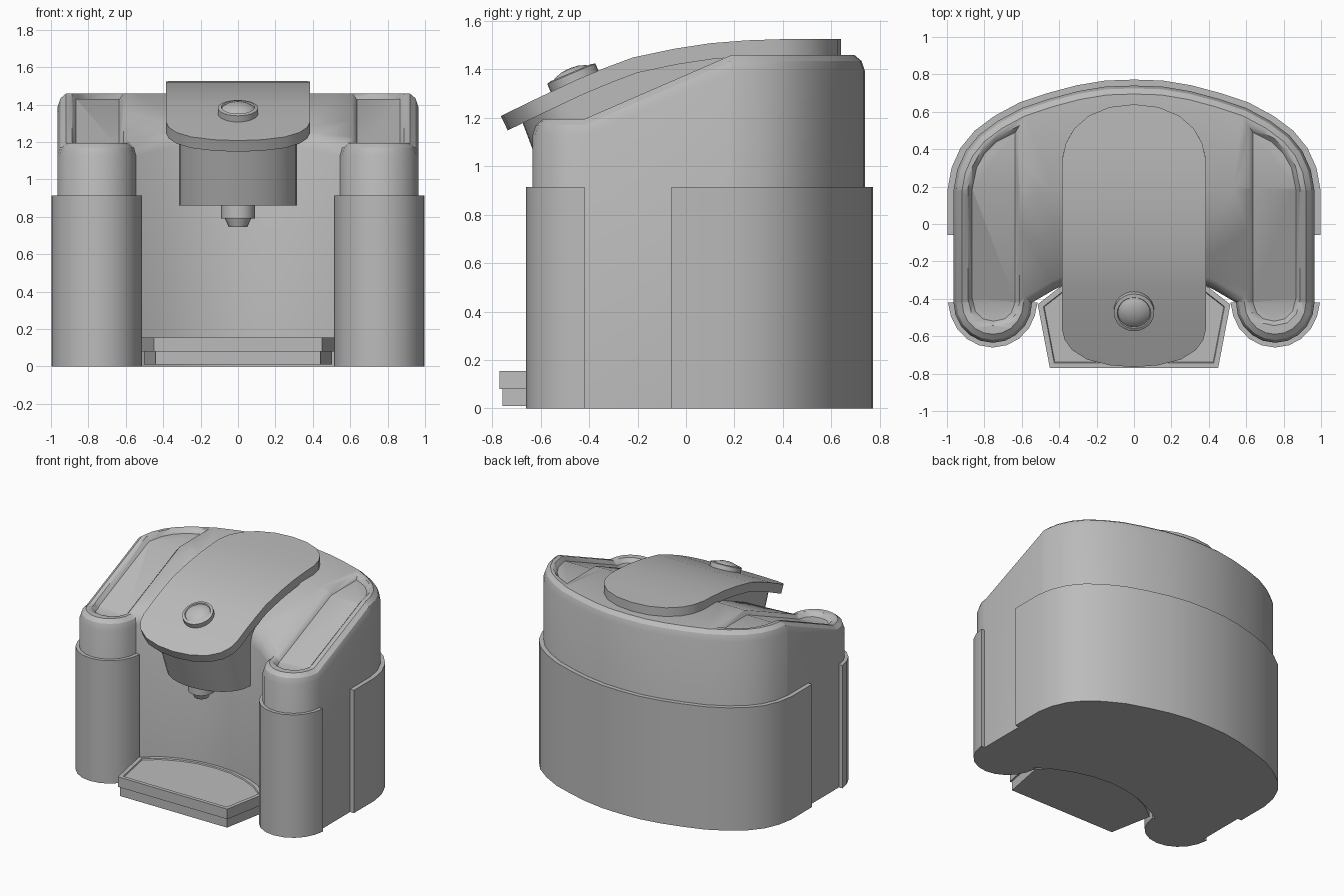
import bpy, bmesh, math
from mathutils import Vector

if "Cube" in bpy.data.objects:
    bpy.data.objects.remove(bpy.data.objects["Cube"])

grey = bpy.data.materials.new("grey_plastic")
grey.diffuse_color = (0.5, 0.5, 0.5, 1)
grey.use_nodes = True
grey.node_tree.nodes["Principled BSDF"].inputs["Base Color"].default_value = grey.diffuse_color


def finish(bm, name, angle=30):
    me = bpy.data.meshes.new(name)
    bm.to_mesh(me)
    bm.free()
    ob = bpy.data.objects.new(name, me)
    bpy.context.collection.objects.link(ob)
    me.materials.append(grey)
    bpy.ops.object.select_all(action='DESELECT')
    ob.select_set(True)
    bpy.context.view_layer.objects.active = ob
    bpy.ops.object.shade_smooth_by_angle(angle=math.radians(angle))
    return ob


def inset(pts, d):
    """Offset a closed outline inwards by d (negative goes outwards)."""
    n = len(pts)
    area = sum(pts[i - 1][0] * pts[i][1] - pts[i][0] * pts[i - 1][1] for i in range(n))
    out = []
    for i, p in enumerate(pts):
        p = Vector(p)
        a = (p - Vector(pts[i - 1])).normalized()
        b = (Vector(pts[(i + 1) % n]) - p).normalized()
        na, nb = Vector((-a.y, a.x)), Vector((-b.y, b.x))
        m = (na + nb) / max(0.5, 1 + na.dot(nb))
        out.append(p + m * d * (1 if area > 0 else -1))
    return out


def solid(name, pts, rings, deform=None, cuts=(), angle=30):
    """Stack (inset, z) rings of an outline, slice at y cuts, then deform."""
    bm = bmesh.new()
    loops = [[bm.verts.new((p[0], p[1], z)) for p in inset(pts, d)] for d, z in rings]
    n = len(pts)
    for lo, hi in zip(loops, loops[1:]):
        for i in range(n):
            j = (i + 1) % n
            bm.faces.new((lo[i], lo[j], hi[j], hi[i]))
    caps = [bm.faces.new(loops[0][::-1]), bm.faces.new(loops[-1])]
    bmesh.ops.triangulate(bm, faces=caps)
    for y in cuts:
        bmesh.ops.bisect_plane(bm, geom=bm.verts[:] + bm.edges[:] + bm.faces[:],
                               plane_co=(0, y, 0), plane_no=(0, 1, 0), dist=1e-5)
    if deform:
        for v in bm.verts:
            v.co = deform(v.co.copy())
    bmesh.ops.recalc_face_normals(bm, faces=bm.faces)
    return finish(bm, name, angle)


def interp(table, t):
    if t <= table[0][0]:
        return table[0][1]
    for (a, fa), (b, fb) in zip(table, table[1:]):
        if t <= b:
            return fa + (fb - fa) * (t - a) / (b - a)
    return table[-1][1]


def mirror(half):
    """Complete a right-hand half outline whose end points lie on x = 0."""
    return half + [(-x, y) for x, y in half[-2:0:-1]]


def body_top(y):
    return interp([(-0.42, 1.195), (0.19, 1.46)], y)


# Plan outline of the body: recessed front wall, rounded arm, curved back
wall = [(x, -0.24 - 0.18 * (x / 0.545) ** 2) for x in (0, 0.14, 0.28, 0.42)]
arm = [(0.755 - 0.21 * math.cos(t), -0.42 - 0.215 * math.sin(t))
       for t in [math.pi * i / 10 for i in range(11)]]
back = [(0.965, 0.18), (0.945, 0.29), (0.9, 0.39), (0.83, 0.475), (0.73, 0.55),
        (0.6, 0.62), (0.45, 0.67), (0.3, 0.71), (0.15, 0.735), (0, 0.74)]


def follow_top(co):
    if co.z > 1:
        co.z += body_top(co.y) - 2
    return co


body = solid("body", mirror(wall + arm + back),
             [(0, 0), (0, 1.93), (0.015, 1.975), (0.045, 2)], follow_top, (-0.42, 0.19))

# Recessed panels in the top of both arms
panel = [(0.61, 0.53), (0.61, -0.42), (0.635, -0.49), (0.68, -0.53), (0.75, -0.545), (0.82, -0.53),
         (0.87, -0.48), (0.89, -0.4), (0.89, 0.19), (0.865, 0.31), (0.82, 0.39), (0.75, 0.46)]
for side in (1, -1):
    cutter = solid("panel_cutter", [(side * x, y) for x, y in panel],
                   [(0.025, 1.97), (0, 2.002), (0, 2.1)], follow_top, (-0.42, 0.19))
    mod = body.modifiers.new("panel_recess", 'BOOLEAN')
    mod.operation, mod.solver, mod.object = 'DIFFERENCE', 'EXACT', cutter
    bpy.context.view_layer.objects.active = body
    bpy.ops.object.modifier_apply(modifier=mod.name)
    bpy.data.objects.remove(cutter)

# Outer skins around the lower body
def clamp_back(co):
    co.y = max(co.y, -0.06)
    return co


def clamp_front(co):
    co.y = min(co.y, -0.42)
    return co


rear = [(0.965, -0.06)] + back
rear = rear + [(-x, y) for x, y in rear[-2::-1]]
solid("rear_skin", rear, [(-0.032, 0), (-0.032, 0.915)], clamp_back)
for side in (1, -1):
    solid("arm_skin", [(side * x, y) for x, y in arm],
          [(-0.025, 0), (-0.025, 0.915)], clamp_front)

# Curved lid
LID = [(-0.77, 1.205), (-0.62, 1.278), (-0.45, 1.358), (-0.33, 1.408), (-0.22, 1.449),
       (-0.05, 1.485), (0.1, 1.508), (0.25, 1.52), (0.4, 1.525), (0.64, 1.525)]


def lid_shape(co):
    y = co.y
    slope = (interp(LID, y + 0.08) - interp(LID, y - 0.08)) / \
        (min(y + 0.08, 0.64) - max(y - 0.08, -0.77))
    k = 0.066 * (1 - co.z) / math.hypot(1, slope)
    return Vector((co.x, y + k * slope, interp(LID, y) - k))


lid = mirror([(0, -0.765), (0.13, -0.755), (0.25, -0.725), (0.33, -0.675), (0.37, -0.62),
              (0.385, -0.56), (0.385, 0.34), (0.365, 0.43), (0.32, 0.51), (0.24, 0.58),
              (0.13, 0.625), (0, 0.64)])
solid("lid", lid, [(0, 0), (0, 1)], lid_shape, [y for y, z in LID[1:-1]])


# Brew head, its front leaning forward up to the lid
def head_shape(co):
    if co.z > 0.5:
        co.z = interp(LID, co.y - 0.1) - 0.04
        lean = min(1, max(0, (-0.1 - co.y) / 0.25))
        co.y -= 0.36 * (co.z - 0.86) * lean
        co.z = interp(LID, co.y) - 0.04
    else:
        co.z = 0.86
    return co


head = [(0.315 * math.sin(t), -0.33 - 0.225 * math.cos(t))
        for t in [math.pi / 2 * i / 8 for i in range(9)]]
solid("brew_head", mirror(head + [(0.315, -0.1), (0.315, 0.15), (0, 0.15)]),
      [(0, 0), (0, 1)], head_shape, (-0.3, -0.2, -0.05))


# Round parts: nozzle and button
def circle(r, n):
    return [(r * math.cos(2 * math.pi * i / n), r * math.sin(2 * math.pi * i / n))
            for i in range(n)]


nozzle = solid("nozzle", circle(0.09, 20),
               [(0.04, 0.745), (0.02, 0.79), (0, 0.79), (0, 0.88)])
nozzle.location.y = -0.43
button = solid("button", circle(0.108, 24),
               [(0, -0.02), (0, 0.035), (0.018, 0.04), (0.022, 0.033), (0.04, 0.045),
                (0.07, 0.055), (0.1, 0.058)])
button.location = (0, -0.46, 1.35)
button.rotation_euler.x = math.radians(23)

# Drip tray
tray = mirror([(0, -0.77), (0.45, -0.77), (0.515, -0.43), (0.4, -0.34), (0.27, -0.28),
               (0.14, -0.245), (0, -0.235)])
solid("drip_tray", tray, [(0.012, 0.01), (0.012, 0.08), (0, 0.08), (0, 0.155),
                          (0.028, 0.155), (0.032, 0.147)])
